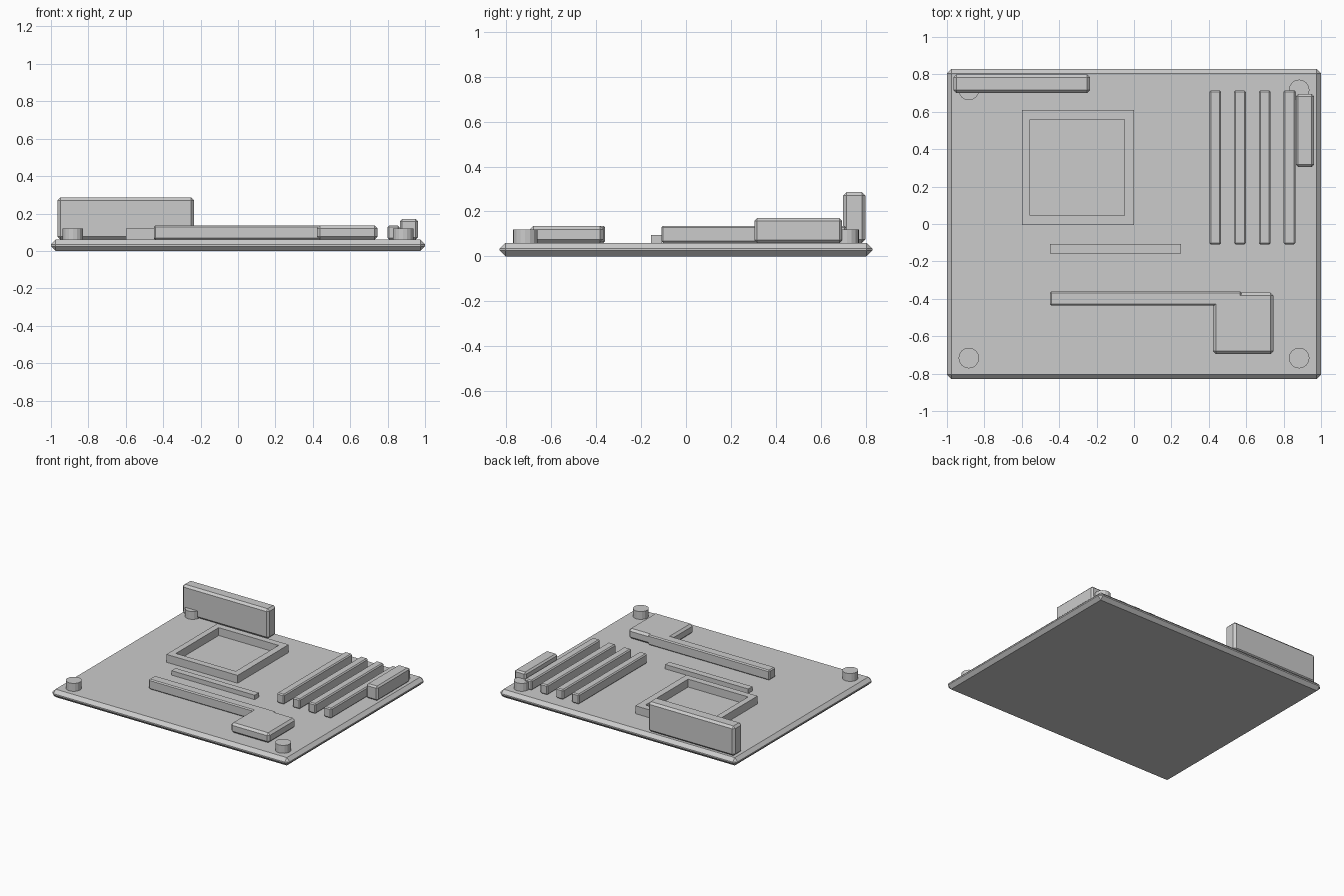
import bpy, bmesh

if "Cube" in bpy.data.objects:
    bpy.data.objects.remove(bpy.data.objects["Cube"])

TOP = 0.06  # upper surface of the board


def make_object(name, bm):
    mesh = bpy.data.meshes.new(name)
    bm.to_mesh(mesh)
    bm.free()
    obj = bpy.data.objects.new(name, mesh)
    bpy.context.collection.objects.link(obj)
    return obj


def box(name, x, y, z, bevel=0.0):
    """Box from (min, max) ranges, with optional single-step chamfer."""
    bm = bmesh.new()
    bmesh.ops.create_cube(bm, size=1)
    for v in bm.verts:
        for i, (lo, hi) in enumerate((x, y, z)):
            v.co[i] = lo if v.co[i] < 0 else hi
    obj = make_object(name, bm)
    if bevel:
        mod = obj.modifiers.new("chamfer", 'BEVEL')
        mod.width = bevel
        mod.segments = 1
    return obj


# Board
box("board", (-1, 1), (-0.83, 0.83), (0, TOP), 0.025)

# Processor socket: square frame open in the middle
bm = bmesh.new()
outer = [(-0.6, -0.005), (0, -0.005), (0, 0.61), (-0.6, 0.61)]
inner = [(-0.555, 0.045), (-0.05, 0.045), (-0.05, 0.56), (-0.555, 0.56)]
o = [bm.verts.new((px, py, TOP)) for px, py in outer]
n = [bm.verts.new((px, py, TOP)) for px, py in inner]
ring = [bm.faces.new((o[i], o[(i + 1) % 4], n[(i + 1) % 4], n[i])) for i in range(4)]
new = bmesh.ops.extrude_face_region(bm, geom=ring, use_keep_orig=True)["geom"]
bmesh.ops.translate(bm, vec=(0, 0, 0.06),
                    verts=[g for g in new if isinstance(g, bmesh.types.BMVert)])
bmesh.ops.recalc_face_normals(bm, faces=bm.faces)
make_object("processor_socket", bm)

# Memory slots
for i in range(4):
    cx = 0.434 + 0.1325 * i
    box(f"memory_slot_{i + 1}", (cx - 0.031, cx + 0.031), (-0.11, 0.715), (TOP, 0.136), 0.008)

# Rear port block and power connector
box("rear_ports", (-0.965, -0.235), (0.70, 0.80), (TOP, 0.286), 0.016)
box("power_connector", (0.866, 0.962), (0.305, 0.695), (TOP, 0.17), 0.012)

# Expansion slots and chipset heatsink
box("short_expansion_slot", (-0.45, 0.25), (-0.157, -0.107), (TOP, 0.094))
box("long_expansion_slot", (-0.45, 0.575), (-0.436, -0.36), (TOP, 0.136), 0.008)
box("chipset_heatsink", (0.422, 0.746), (-0.695, -0.367), (TOP, 0.136), 0.016)

# Corner mounting posts
for sx in (-1, 1):
    for sy in (-1, 1):
        bm = bmesh.new()
        bmesh.ops.create_cone(bm, cap_ends=True, segments=16, radius1=0.055,
                              radius2=0.055, depth=0.06)
        post = make_object("mounting_post", bm)
        post.location = (0.883 * sx, 0.717 * sy, TOP + 0.03)
